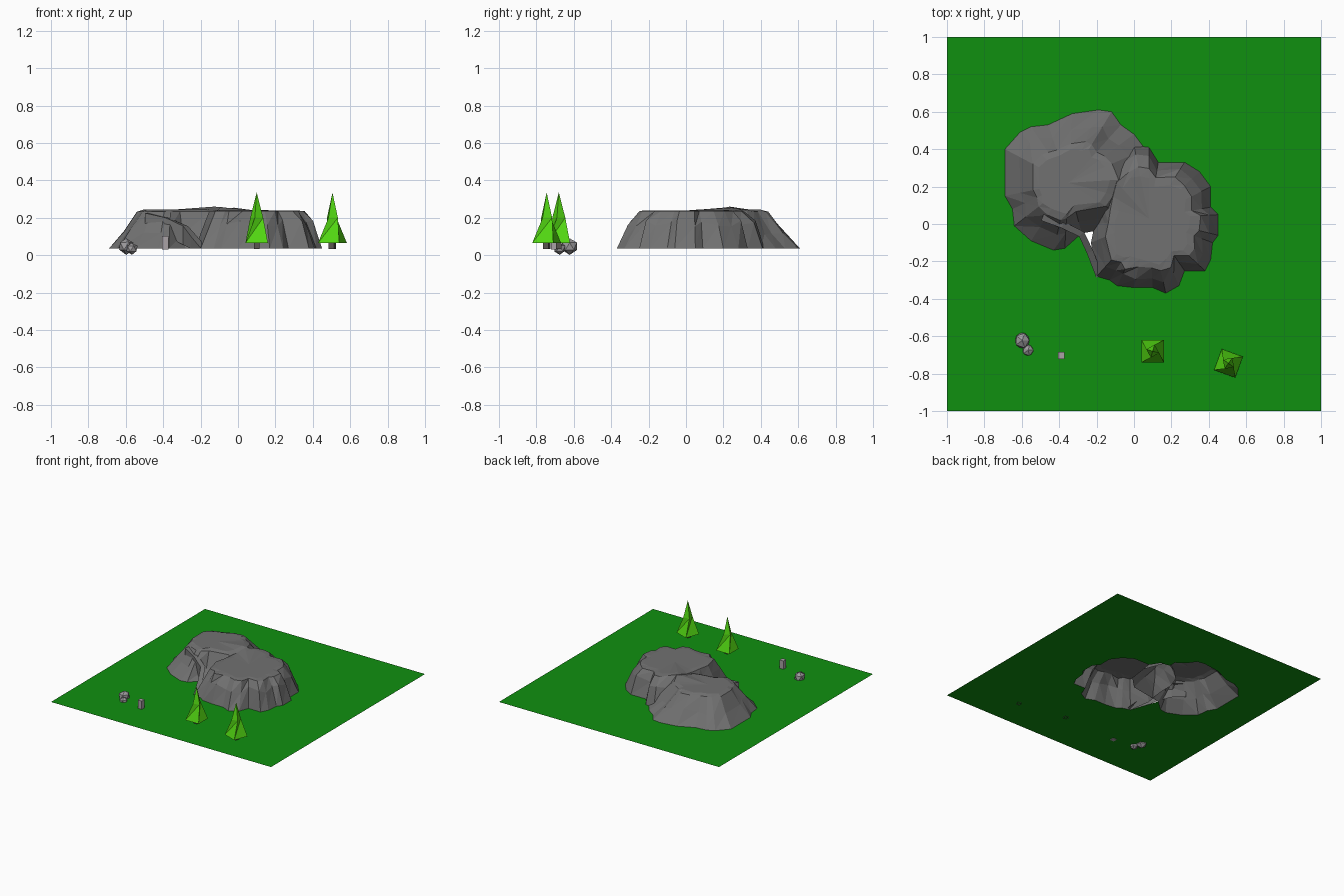
import bpy, bmesh, math, random
from mathutils import Vector

if "Cube" in bpy.data.objects:
    bpy.data.objects.remove(bpy.data.objects["Cube"])

random.seed(4)
G = 0.035  # ground level


def mat(name, r, g, b):
    m = bpy.data.materials.new(name)
    m.diffuse_color = (r, g, b, 1)
    m.use_nodes = True
    m.node_tree.nodes["Principled BSDF"].inputs["Base Color"].default_value = m.diffuse_color
    return m


GRASS = mat("grass green", 0.005, 0.28, 0.005)
ROCK = mat("mountain grey", 0.165, 0.165, 0.165)
LEAF = mat("tree green", 0.085, 0.68, 0.006)
BARK = mat("trunk dark grey", 0.10, 0.09, 0.08)
STONE = mat("boulder grey", 0.34, 0.33, 0.34)
POST = mat("post light grey", 0.40, 0.36, 0.38)


def finish(name, bm, material, recalc=True):
    if recalc:
        bmesh.ops.recalc_face_normals(bm, faces=bm.faces)
    me = bpy.data.meshes.new(name)
    bm.to_mesh(me)
    bm.free()
    me.materials.append(material)
    ob = bpy.data.objects.new(name, me)
    bpy.context.collection.objects.link(ob)
    return ob


def loft(bm, rings, tip=None):
    """Skin closed rings bottom to top with triangles, ending in a tip."""
    vr = [[bm.verts.new(p) for p in r] for r in rings]
    n = len(vr[0])
    for lo, hi in zip(vr, vr[1:]):
        for i in range(n):
            j = (i + 1) % n
            bm.faces.new((lo[i], lo[j], hi[j]))
            bm.faces.new((lo[i], hi[j], hi[i]))
    if tip:
        t = bm.verts.new(tip)
        for i in range(n):
            bm.faces.new((vr[-1][i], vr[-1][(i + 1) % n], t))
    return vr


# Foot outlines of the two hills; the last points of each lie inside the other hill
FRONT = [(-.20, -.28), (-.13, -.30), (-.09, -.33), (0, -.34), (.10, -.34), (.17, -.37),
         (.24, -.33), (.27, -.25), (.38, -.25), (.41, -.19), (.42, -.10), (.45, -.06),
         (.45, .05), (.41, .09), (.41, .20), (.35, .28), (.27, .33), (.13, .33),
         (.08, .41), (0, .42),
         (-.08, .38), (-.16, .30), (-.20, .20), (-.20, .10), (-.21, 0), (-.23, -.10)]
BACK = [(0, .48), (-.07, .53), (-.12, .60), (-.19, .61), (-.33, .59), (-.46, .53),
        (-.55, .52), (-.61, .49), (-.69, .40), (-.69, .15), (-.65, .08), (-.64, -.01),
        (-.55, -.09), (-.43, -.14), (-.37, -.13), (-.28, -.05),
        (0, 0), (.10, .10), (.12, .25), (.06, .40)]


def hill(name, foot, centre, levels, jitter):
    cx, cy = centre
    rings = []
    for k, (s, z) in enumerate(levels):
        ring = []
        for x, y in foot:
            f = s + (random.uniform(-jitter, jitter) if k else 0)
            px, py = cx + (x - cx) * f, cy + (y - cy) * f
            # low hump where the two hills meet
            hump = .025 * math.exp(-((px + .08) ** 2 + (py - .25) ** 2) / .006)
            dz = random.uniform(-.02, .02) if k == 1 else 0
            ring.append((px, py, z + (dz + hump if k else 0)))
        rings.append(ring)
    bm = bmesh.new()
    loft(bm, rings, (cx, cy, levels[-1][1]))
    return finish(name, bm, ROCK, False)


hill("front_hill", FRONT, (.08, .03), [(1, G), (.85, .17), (.72, .235), (.60, .24)], .035)
hill("back_hill", BACK, (-.35, .22), [(1, G), (.78, .13), (.55, .232), (.46, .243)], .02)

# Ground sheet with an opening under the hollow hills
bm = bmesh.new()
edges = []
for loop in ([(-1, -1), (1, -1), (1, 1), (-1, 1)], FRONT[:20] + BACK[:16]):
    vs = [bm.verts.new((x, y, G)) for x, y in loop]
    edges += [bm.edges.new((vs[i], vs[(i + 1) % len(vs)])) for i in range(len(vs))]
bmesh.ops.triangle_fill(bm, use_beauty=True, edges=edges, normal=(0, 0, 1))
for f in bm.faces:
    if f.normal.z < 0:
        f.normal_flip()
finish("ground", bm, GRASS, False)

# Sloping path up the notch between the hills, with an outer wall
bm = bmesh.new()
path = [(-.49, .035, .225), (-.38, -.005, .20), (-.28, -.055, .155),
        (-.235, -.15, .10), (-.185, -.28, .04)]
rows = []
for i, p in enumerate(path):
    a, b = Vector(path[max(i - 1, 0)]), Vector(path[min(i + 1, len(path) - 1)])
    d = (b - a).to_2d().normalized()
    side = Vector((d.y, -d.x, 0)) * .018
    c = Vector(p)
    foot_pt = c + side
    foot_pt.z = max(G, p[2] - .10)
    rows.append([bm.verts.new(q) for q in (foot_pt, c + side, c - side)])
for a, b in zip(rows, rows[1:]):
    for k in range(2):
        bm.faces.new((a[k], b[k], b[k + 1], a[k + 1]))
finish("hill_path", bm, ROCK, False)


# Trees: four-sided twisted cones on short trunks
def square(x, y, z, r, angle):
    return [(x + r * math.cos(angle + i * math.pi / 2),
             y + r * math.sin(angle + i * math.pi / 2), z) for i in range(4)]


for n, (x, y, turn) in enumerate([(.10, -.68, 0), (.505, -.745, -.35)], 1):
    a = math.pi / 4 + turn
    bm = bmesh.new()
    vr = loft(bm, [square(x, y, .065, .085, a), square(x, y, .20, .036, a + .5)],
              (x, y, .335))
    bm.faces.new(vr[0][::-1])
    finish(f"tree_{n}_leaves", bm, LEAF)
    bm = bmesh.new()
    loft(bm, [square(x, y, G - .003, .022, a), square(x, y, .07, .022, a)], (x, y, .07))
    finish(f"tree_{n}_trunk", bm, BARK)

# Two boulders sunk into the ground
for n, (x, y, z, r) in enumerate([(-.597, -.622, .048, .045), (-.567, -.675, .035, .033)], 1):
    bm = bmesh.new()
    bmesh.ops.create_icosphere(bm, subdivisions=1, radius=r)
    for v in bm.verts:
        v.co = v.co * random.uniform(.92, 1.06) + Vector((x, y, z))
    for v in bm.verts:
        v.co.z = max(v.co.z, 0)
    finish(f"boulder_{n}", bm, STONE)

# Small upright post
bm = bmesh.new()
bmesh.ops.create_cube(bm, size=1)
for v in bm.verts:
    v.co = Vector((v.co.x * .035 - .388, v.co.y * .035 - .703, v.co.z * .072 + .067))
finish("post", bm, POST)
